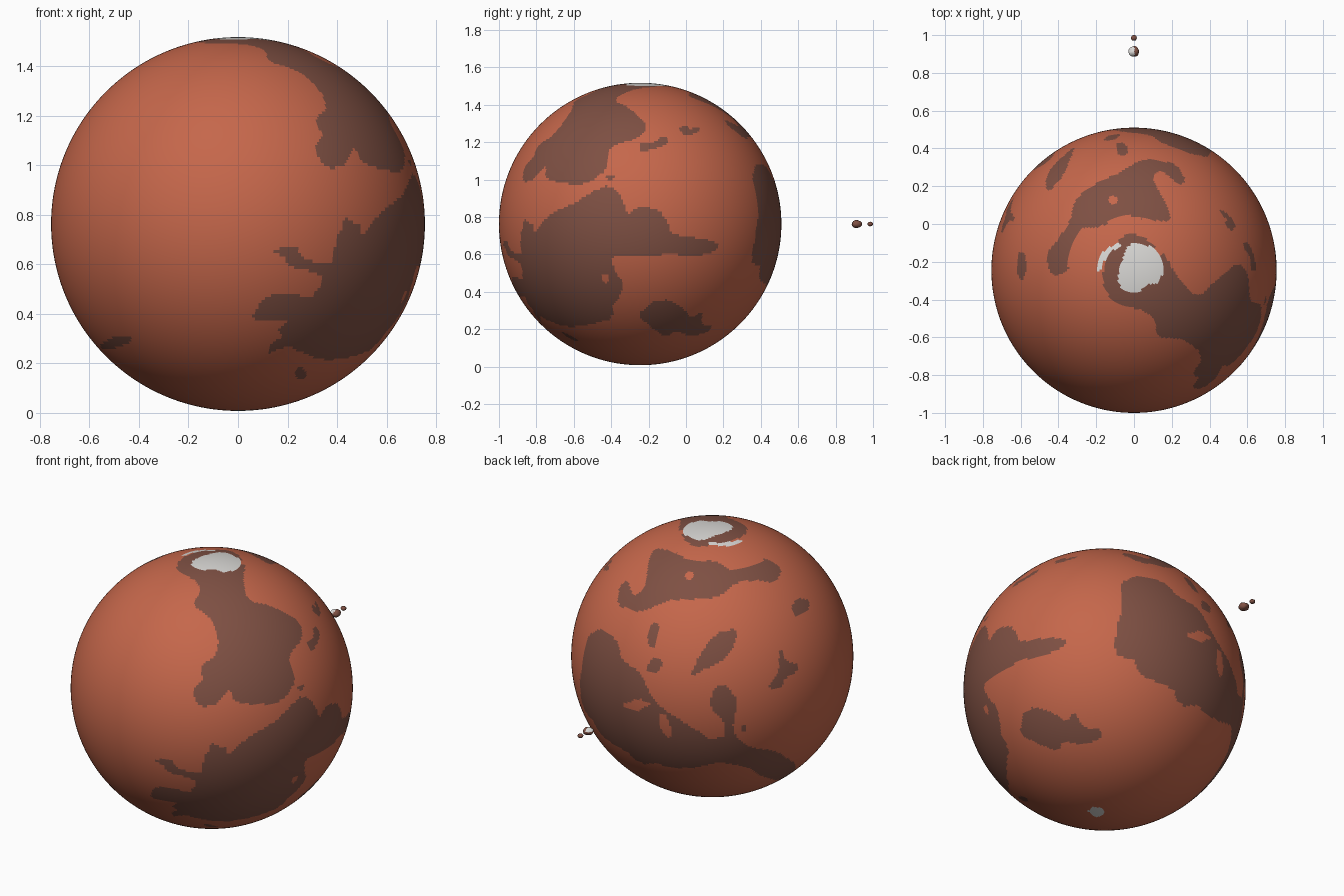
import bpy
import bmesh
from math import radians, sin, cos
from mathutils import Vector, noise

default_cube = bpy.data.objects.get("Cube")
if default_cube:
    bpy.data.objects.remove(default_cube, do_unlink=True)

RADIUS = 0.755
CENTRE = Vector((0, -0.245, 0.763))


def make_material(name, colour):
    material = bpy.data.materials.new(name)
    material.use_nodes = True
    rgba = (*colour, 1)
    material.diffuse_color = rgba
    material.node_tree.nodes["Principled BSDF"].inputs["Base Color"].default_value = rgba
    return material


rust = make_material("rust_orange", (0.56, 0.135, 0.07))
brown = make_material("dark_brown", (0.21, 0.08, 0.056))
ice = make_material("ice_white", (0.7, 0.69, 0.67))
RUST, BROWN, ICE = range(3)


def facing(azimuth, elevation):
    """Right, up and outward axes of a plane the markings are laid out on."""
    a, e = radians(azimuth), radians(elevation)
    right = Vector((cos(a), sin(a), 0))
    out = Vector((sin(a) * cos(e), -cos(a) * cos(e), sin(e)))
    return right, out.cross(right), out


PLANES = {
    "front": facing(0, 0),
    "side": facing(90, 0),
    "top": facing(0, 90),
    "front_high": facing(35, 25),
    "back_high": facing(215, 25),
    "back_low": facing(140, -30),
}
patches = []


def patch(colour, plane, outline):
    """Store a marking; outline is in percent of the radius, corners rounded."""
    soft = []
    for i, point in enumerate(outline):
        before = Vector(outline[i - 1]) / 100
        here = Vector(point) / 100
        after = Vector(outline[(i + 1) % len(outline)]) / 100
        soft.append(here.lerp(before, 0.2))
        soft.append(here.lerp(after, 0.2))
    xs, ys = zip(*soft)
    box = (min(xs), max(xs), min(ys), max(ys))
    patches.append((colour, plane, [tuple(p) for p in soft], box))


def inside(x, y, outline, box):
    if not (box[0] <= x <= box[1] and box[2] <= y <= box[3]):
        return False
    hit = False
    x1, y1 = outline[-1]
    for x2, y2 in outline:
        if (y1 > y) != (y2 > y) and x < (x2 - x1) * (y - y1) / (y2 - y1) + x1:
            hit = not hit
        x1, y1 = x2, y2
    return hit


# Northern plain running down from the polar collar
patch(BROWN, "front_high", [
    (-24, 87), (-15, 81), (-7, 69), (-14, 59), (0, 49), (5, 34), (3, 23), (-8, 16),
    (-6, 5), (-15, -2), (-8, -14), (5, -11), (12, 0), (17, -11), (36, -12), (51, -9),
    (60, 5), (54, 23), (64, 34), (63, 47), (43, 58), (25, 62), (22, 79), (25, 89)])
patch(BROWN, "top", [
    (-3, 27), (11, 21), (22, 6), (27, -7), (20, -30), (0, -27), (-13, -23),
    (-21, -14), (-22, 0), (-18, 11), (-11, 21)])

# Large southern sea, front shore
patch(BROWN, "front", [
    (94, 26), (87, 14), (76, 6), (66, -7), (59, 4), (55, 0), (56, -10), (51, -21),
    (37, -20), (30, -11), (18, -14), (25, -18), (27, -23), (43, -26), (47, -33),
    (41, -40), (27, -37), (13, -39), (7, -52), (21, -52), (34, -51), (36, -55),
    (18, -63), (15, -70), (27, -65), (40, -62), (43, -70), (59, -72), (72, -67), (84, -52)])
# Large southern sea, side
patch(BROWN, "side", [
    (-84, -27), (-85, -3), (-76, 1), (-74, -9), (-62, 3), (-51, 11), (-41, 15), (-34, 23),
    (-22, 28), (-13, 19), (-9, 6), (0, 13), (13, 10), (20, 2), (21, -7), (37, -9),
    (55, -13), (56, -18), (41, -23), (21, -21), (4, -23), (-20, -22), (-19, -31),
    (-12, -42), (-14, -51), (-21, -60), (-21, -69), (-28, -66), (-37, -72), (-53, -73),
    (-71, -66), (-82, -54)])

# Back sea and its southern belt
patch(BROWN, "back_low", [
    (17, 81), (39, 71), (53, 63), (61, 48), (78, 35), (88, 21), (95, 0), (91, -24),
    (75, -20), (61, -7), (43, 3), (25, 10), (20, 23), (7, 24), (9, 49), (16, 60)])
patch(BROWN, "back_high", [
    (-94, -26), (-92, -3), (-88, 15), (-79, 20), (-67, 11), (-64, -3), (-51, -11),
    (-43, -29), (-28, -44), (-16, -56), (0, -59), (10, -56), (7, -44), (-2, -37),
    (0, -23), (9, -19), (19, -33), (14, -47), (17, -58), (27, -65), (45, -67), (62, -78),
    (48, -89), (32, -84), (26, -79), (6, -75), (-16, -80), (-33, -75), (-51, -77),
    (-65, -63), (-79, -51), (-90, -40)])
patch(BROWN, "front", [(-75, -66), (-67, -60), (-57, -60), (-58, -64), (-68, -67)])

# Northern band on the back
patch(BROWN, "back_high", [
    (-67, 36), (-66, 50), (-60, 54), (-56, 43), (-48, 47), (-45, 68), (-41, 77),
    (-26, 74), (-16, 67), (2, 68), (14, 60), (33, 65), (38, 70), (50, 62), (45, 52),
    (30, 54), (16, 52), (6, 42), (-16, 40), (-31, 40), (-50, 31), (-61, 34)])

# Scattered islands
patch(BROWN, "back_high", [(56, 35), (60, 41), (69, 40), (68, 31), (58, 28)])
patch(BROWN, "back_high", [(-46, 8), (-45, 21), (-38, 25), (-38, 17), (-40, 6)])
patch(BROWN, "back_high", [(-47, -9), (-43, -1), (-35, -3), (-37, -11), (-44, -12)])
patch(BROWN, "back_high", [
    (-16, -15), (-9, 1), (2, 16), (18, 20), (16, 8), (7, -4), (-5, -9)])
patch(BROWN, "back_high", [
    (48, 7), (52, -3), (61, -6), (60, -11), (50, -17), (50, -23), (39, -24), (47, -11)])
patch(BROWN, "back_high", [(20, -49), (25, -49), (24, -53), (20, -53)])
patch(BROWN, "side", [
    (-1, 52), (1, 58), (11, 58), (14, 62), (21, 61), (18, 56), (6, 52)])
patch(BROWN, "side", [(27, 68), (33, 70), (35, 67), (43, 69), (41, 65), (32, 62)])
patch(BROWN, "side", [(-24, 34), (-19, 35), (-18, 32), (-23, 31)])
patch(BROWN, "front", [(30, -80), (33, -76), (37, -79), (36, -83), (32, -83)])
patch(BROWN, "back_low", [
    (-60, -32), (-58, -16), (-49, -12), (-35, -17), (-27, -24), (-22, -15), (-15, -27),
    (-3, -28), (-2, -34), (-14, -39), (-30, -37), (-32, -44), (-46, -39)])

# Light gaps inside the dark seas
patch(RUST, "back_low", [(57, 39), (68, 42), (77, 37), (67, 33)])
patch(RUST, "back_high", [(-38, -40), (-33, -41), (-28, -55), (-31, -59), (-37, -51)])
patch(RUST, "back_high", [(-20, 57), (-16, 61), (-12, 57), (-16, 53)])
patch(RUST, "side", [(-27, -36), (-23, -35), (-22, -41), (-26, -42)])

# Polar ice
patch(ICE, "top", [
    (-4, 19), (10, 18), (18, 11), (21, 1), (18, -9), (9, -10), (2, -17), (-8, -14),
    (-12, -7), (-8, 8)])
patch(ICE, "top", [
    (-27, -1), (-25, 8), (-20, 15), (-8, 20), (-10, 16), (-17, 13), (-21, 6), (-24, -1)])
patch(ICE, "back_low", [(-12, -87), (-10, -83), (-1, -84), (0, -88), (-5, -91)])


def surface_colour(normal):
    """Later patches lie over earlier ones."""
    spots = {}
    for name, (right, up, out) in PLANES.items():
        if normal.dot(out) > 0:
            spots[name] = (normal.dot(right), normal.dot(up))
    for colour, plane, outline, box in reversed(patches):
        if plane in spots and inside(*spots[plane], outline, box):
            return colour
    return RUST


def add_ball(name, centre, segments, size, colour_rule, roughness=0.0):
    """Smooth ball whose faces are coloured by their direction."""
    bm = bmesh.new()
    bmesh.ops.create_uvsphere(bm, u_segments=segments, v_segments=segments // 2, radius=1)
    for face in bm.faces:
        face.smooth = True
        face.material_index = colour_rule(face.calc_center_median().normalized())
    for vert in bm.verts:
        bump = 1 + roughness * noise.noise(vert.co * 1.5)
        vert.co = Vector([c * s * bump for c, s in zip(vert.co, size)])
    mesh = bpy.data.meshes.new(name)
    bm.to_mesh(mesh)
    bm.free()
    for material in (rust, brown, ice):
        mesh.materials.append(material)
    ball = bpy.data.objects.new(name, mesh)
    ball.location = centre
    bpy.context.collection.objects.link(ball)


def frosted_rock(normal):
    return ICE if normal.z > 0.35 and normal.x < 0.1 else BROWN


# Planet and its two lumpy moons
add_ball("planet", CENTRE, 360, (RADIUS, RADIUS, RADIUS), surface_colour)
add_ball("inner_moon", (0, 0.913, CENTRE.z), 24, (0.029, 0.027, 0.021), frosted_rock, 0.15)
add_ball("outer_moon", (0, 0.985, CENTRE.z), 20, (0.016, 0.015, 0.012), lambda n: BROWN, 0.1)
